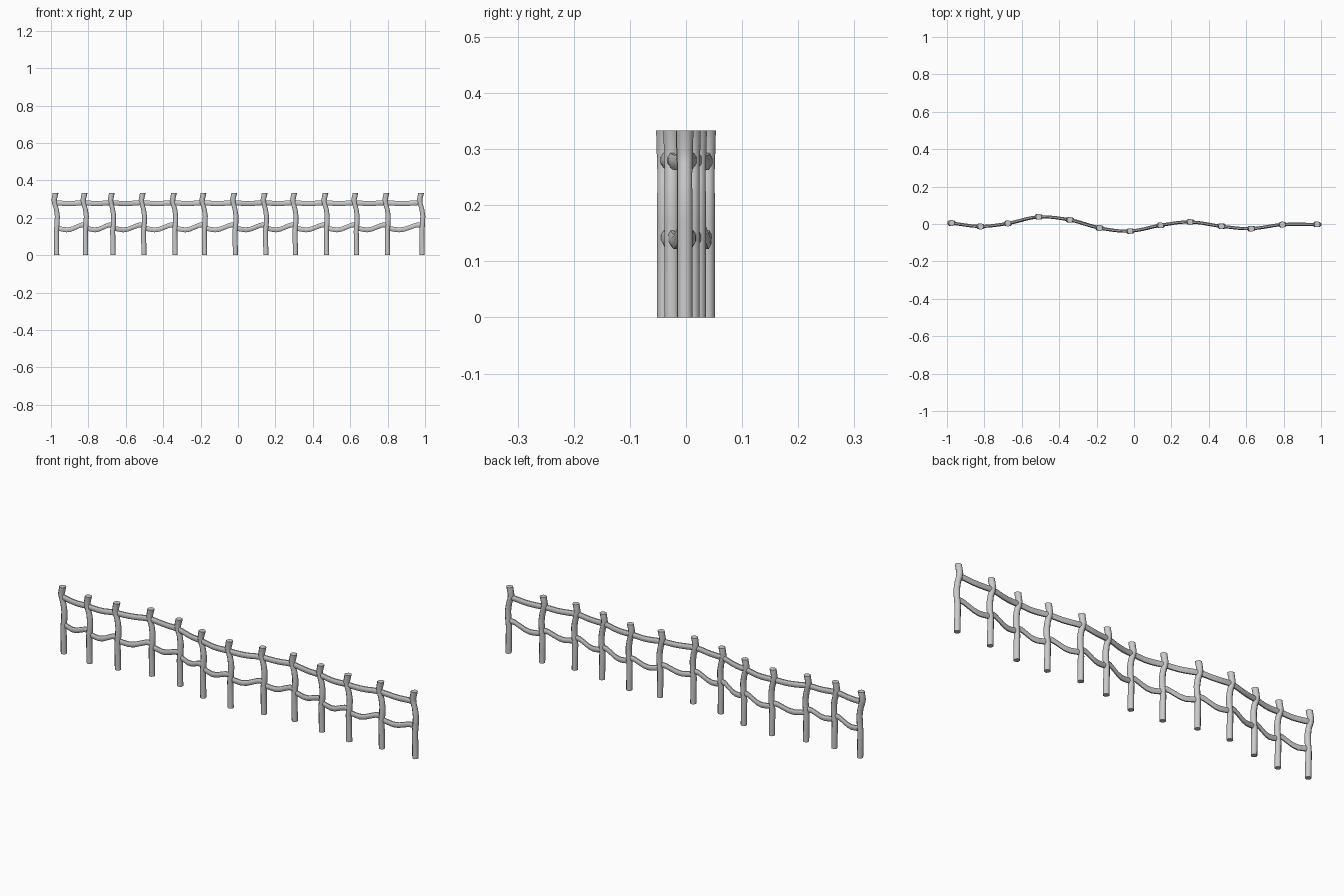
import bpy, bmesh, math
from mathutils import Vector

if "Cube" in bpy.data.objects:
    bpy.data.objects.remove(bpy.data.objects["Cube"])

# post positions along the wavy fence line
POSTS = [(-0.969, 0.005), (-0.814, -0.013), (-0.668, 0.003), (-0.503, 0.038),
         (-0.336, 0.022), (-0.178, -0.021), (-0.014, -0.038), (0.149, -0.007),
         (0.307, 0.011), (0.474, -0.012), (0.634, -0.025), (0.800, -0.003),
         (0.985, -0.002)]


def sweep(name, rings):
    """Loft equal-length point rings into a capped tube."""
    bm = bmesh.new()
    loops = [[bm.verts.new(p) for p in r] for r in rings]
    n = len(loops[0])
    for a, b in zip(loops, loops[1:]):
        for i in range(n):
            j = (i + 1) % n
            bm.faces.new((a[i], a[j], b[j], b[i]))
    bm.faces.new(loops[0][::-1])
    bm.faces.new(loops[-1])
    bmesh.ops.recalc_face_normals(bm, faces=bm.faces)
    me = bpy.data.meshes.new(name)
    bm.to_mesh(me)
    bm.free()
    ob = bpy.data.objects.new(name, me)
    bpy.context.collection.objects.link(ob)
    bpy.ops.object.select_all(action='DESELECT')
    ob.select_set(True)
    bpy.context.view_layer.objects.active = ob
    bpy.ops.object.shade_smooth_by_angle(angle=math.radians(50))
    return ob


def oval(center, u, v, ru, rv, n=8):
    """Ring of points on an ellipse spanned by u and v."""
    return [center + u * (ru * math.cos(2 * math.pi * (i + 0.5) / n))
            + v * (rv * math.sin(2 * math.pi * (i + 0.5) / n)) for i in range(n)]


X, Y, Z = Vector((1, 0, 0)), Vector((0, 1, 0)), Vector((0, 0, 1))

# crooked posts: z, x offset, half width
SHAPE = [(0, 0, 0.0145), (0.07, -0.001, 0.0145), (0.13, -0.002, 0.0145),
         (0.17, 0.002, 0.0145), (0.21, 0.003, 0.0145), (0.245, -0.002, 0.014),
         (0.275, -0.011, 0.0145), (0.295, -0.014, 0.0155), (0.333, -0.006, 0.0165)]
for k, (px, py) in enumerate(POSTS):
    sweep(f"post_{k + 1}", [oval(Vector((px + dx, py, z)), X, Y, r, r)
                            for z, dx, r in SHAPE])


def line(k, t):
    """Smooth curve through the posts, segment k, t in 0..1."""
    P = [Vector(p) for p in POSTS]
    p1, p2 = P[k], P[k + 1]
    p0 = P[k - 1] if k else p1 * 2 - p2
    p3 = P[k + 2] if k + 2 < len(P) else p2 * 2 - p1
    return 0.5 * (2 * p1 + (p2 - p0) * t + (2 * p0 - 5 * p1 + 4 * p2 - p3) * t * t
                  + (3 * p1 - p0 - 3 * p2 + p3) * t ** 3)


def rail(name, k, profile, ry, rz, dx):
    rings = []
    for t, z in profile:
        p = line(k, t)
        d = line(k, min(t + 0.02, 1)) - line(k, max(t - 0.02, 0))
        side = Vector((-d.y, d.x, 0)).normalized()
        rings.append(oval(Vector((p.x + dx, p.y, z)), side, Z, ry, rz))
    sweep(name, rings)


# rails between neighbouring posts: position along span, height
UPPER = [(0, 0.281), (0.2, 0.278), (0.4, 0.276), (0.6, 0.276), (0.8, 0.279), (1, 0.281)]
LOWER = [(0, 0.145), (0.17, 0.139), (0.34, 0.135), (0.5, 0.139), (0.65, 0.149),
         (0.82, 0.160), (1, 0.163)]
for k in range(len(POSTS) - 1):
    rail(f"upper_rail_{k + 1}", k, UPPER, 0.009, 0.0145, -0.010)
    rail(f"lower_rail_{k + 1}", k, LOWER, 0.008, 0.0140, 0.0)
